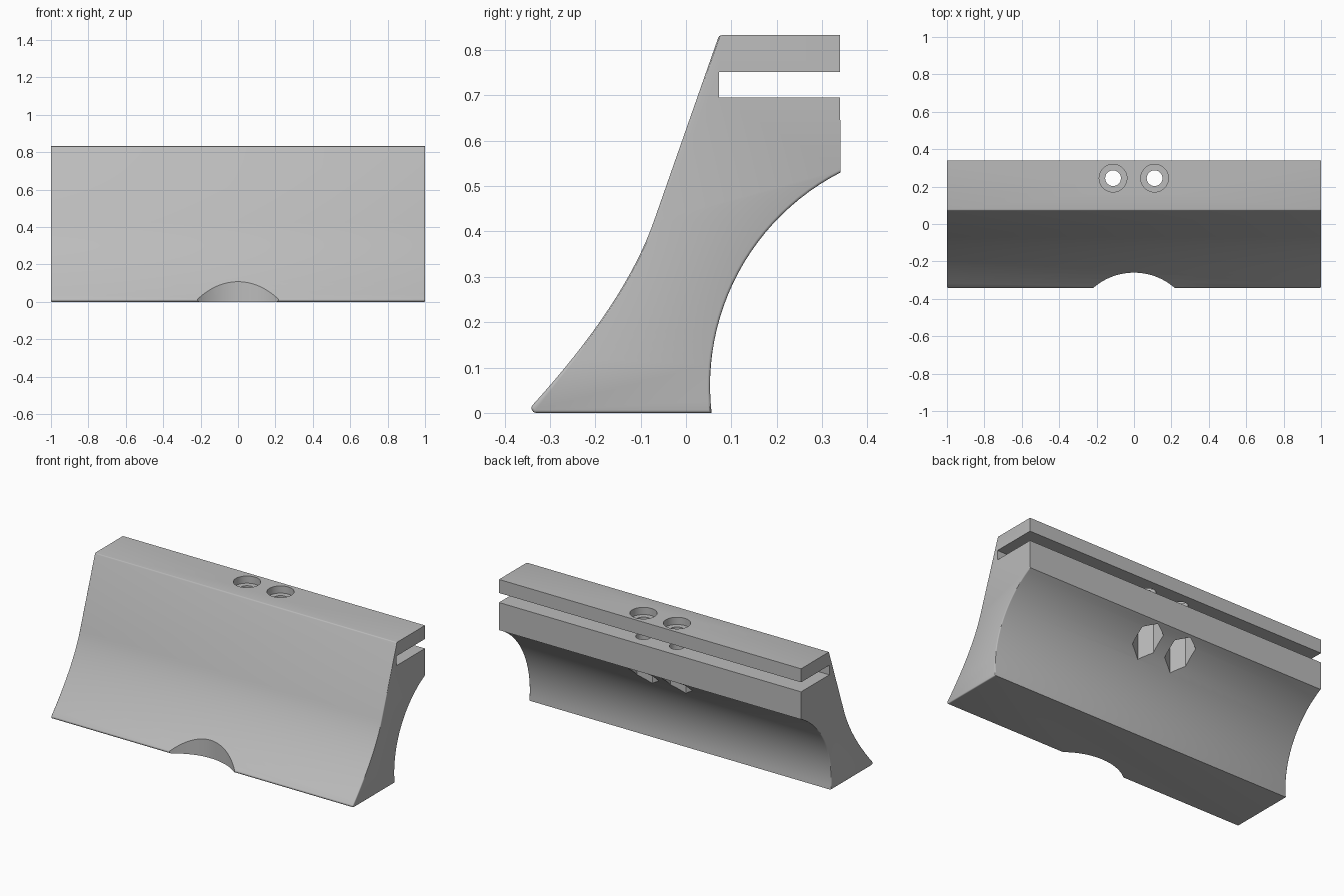
import bpy, bmesh, math
from mathutils import Vector

cube = bpy.data.objects.get("Cube")
if cube:
    bpy.data.objects.remove(cube, do_unlink=True)

# Material
grey = bpy.data.materials.new("plain grey")
grey.use_nodes = True
colour = (0.5, 0.5, 0.5, 1)
grey.diffuse_color = colour
grey.node_tree.nodes["Principled BSDF"].inputs["Base Color"].default_value = colour

HALF = 1.0
TOP, BACK = 0.833, 0.34
SLOT_LOW, SLOT_HIGH, SLOT_Y = 0.695, 0.752, 0.073


def add_object(name, bm):
    mesh = bpy.data.meshes.new(name)
    bmesh.ops.recalc_face_normals(bm, faces=bm.faces)
    bm.to_mesh(mesh)
    bm.free()
    obj = bpy.data.objects.new(name, mesh)
    mesh.materials.append(grey)
    bpy.context.collection.objects.link(obj)
    return obj


def prism(name, radius, x, y, low, high, sides=48, turn=0.0):
    """Upright cutter with a regular outline."""
    bm = bmesh.new()
    ring = [bm.verts.new((x + radius * math.cos(turn + math.tau * i / sides),
                          y + radius * math.sin(turn + math.tau * i / sides), low))
            for i in range(sides)]
    face = bm.faces.new(ring)
    out = bmesh.ops.extrude_face_region(bm, geom=[face])
    bmesh.ops.translate(bm, vec=(0, 0, high - low),
                        verts=[v for v in out["geom"] if isinstance(v, bmesh.types.BMVert)])
    obj = add_object(name, bm)
    obj.hide_render = True
    return obj


# Side profile: curved front, straight upper front, slotted back, hollow arc
toe, bend, pull = Vector((-0.343, 0.012)), Vector((-0.07, 0.425)), Vector((-0.134, 0.241))
front = [(1 - t) ** 2 * toe + 2 * t * (1 - t) * pull + t * t * bend
         for t in (i / 16 for i in range(17))]
arc_y, arc_z, arc_r = 0.581, 0.06, 0.528
start, end = math.asin(0.47 / arc_r), -math.asin(0.06 / arc_r)
hollow = []
for i in range(25):
    a = start + (end - start) * i / 24
    hollow.append((arc_y - arc_r * math.cos(a), arc_z + arc_r * math.sin(a)))
top_front = (0.073, TOP)
profile = [(-0.336, 0.0)] + [tuple(p) for p in front] + [
    top_front, (BACK, TOP), (BACK, SLOT_HIGH), (SLOT_Y, SLOT_HIGH),
    (SLOT_Y, SLOT_LOW), (BACK, SLOT_LOW)] + hollow

bm = bmesh.new()
face = bm.faces.new([bm.verts.new((-HALF, y, max(z, 0))) for y, z in profile])
out = bmesh.ops.extrude_face_region(bm, geom=[face])
bmesh.ops.translate(bm, vec=(2 * HALF, 0, 0),
                    verts=[v for v in out["geom"] if isinstance(v, bmesh.types.BMVert)])
bmesh.ops.recalc_face_normals(bm, faces=bm.faces)


# Rounded edges: end outlines of front, base and hollow, plus toe and top front
def is_rounded(edge):
    a, b = (v.co for v in edge.verts)
    mid = (a + b) / 2
    if abs(a.x - b.x) < 0.001:
        crisp = mid.y > SLOT_Y - 0.001 and mid.z > 0.6 or mid.y > BACK - 0.001
        return not crisp
    return mid.y < -0.33 or (abs(mid.y - top_front[0]) < 0.001 and mid.z > TOP - 0.001)


bmesh.ops.bevel(bm, geom=[e for e in bm.edges if is_rounded(e)], offset=0.006,
                segments=3, profile=0.5, affect='EDGES', clamp_overlap=True)
body = add_object("barrier_body", bm)

# Round notch in the toe, then bolt holes with round recesses and six-sided pockets
cutters = [prism("toe_notch_cutter", 0.33, 0, -0.59, -0.1, 0.3, 128)]
for side, x in (("right", -0.112), ("left", 0.11)):
    cutters += [
        prism(side + "_recess_cutter", 0.074, x, 0.245, 0.79, 0.9),
        prism(side + "_bolt_hole_cutter", 0.042, x, 0.245, 0.6, 0.85),
        prism(side + "_nut_pocket_cutter", 0.083, x, 0.245, 0.3, 0.63, 6, math.pi / 6)]

bpy.ops.object.select_all(action='DESELECT')
bpy.context.view_layer.objects.active = body
body.select_set(True)
for cutter in cutters:
    mod = body.modifiers.new(cutter.name, 'BOOLEAN')
    mod.operation, mod.solver, mod.object = 'DIFFERENCE', 'EXACT', cutter
    bpy.ops.object.modifier_apply(modifier=mod.name)
    bpy.data.objects.remove(cutter, do_unlink=True)

bpy.ops.object.shade_smooth_by_angle(angle=math.radians(30))
